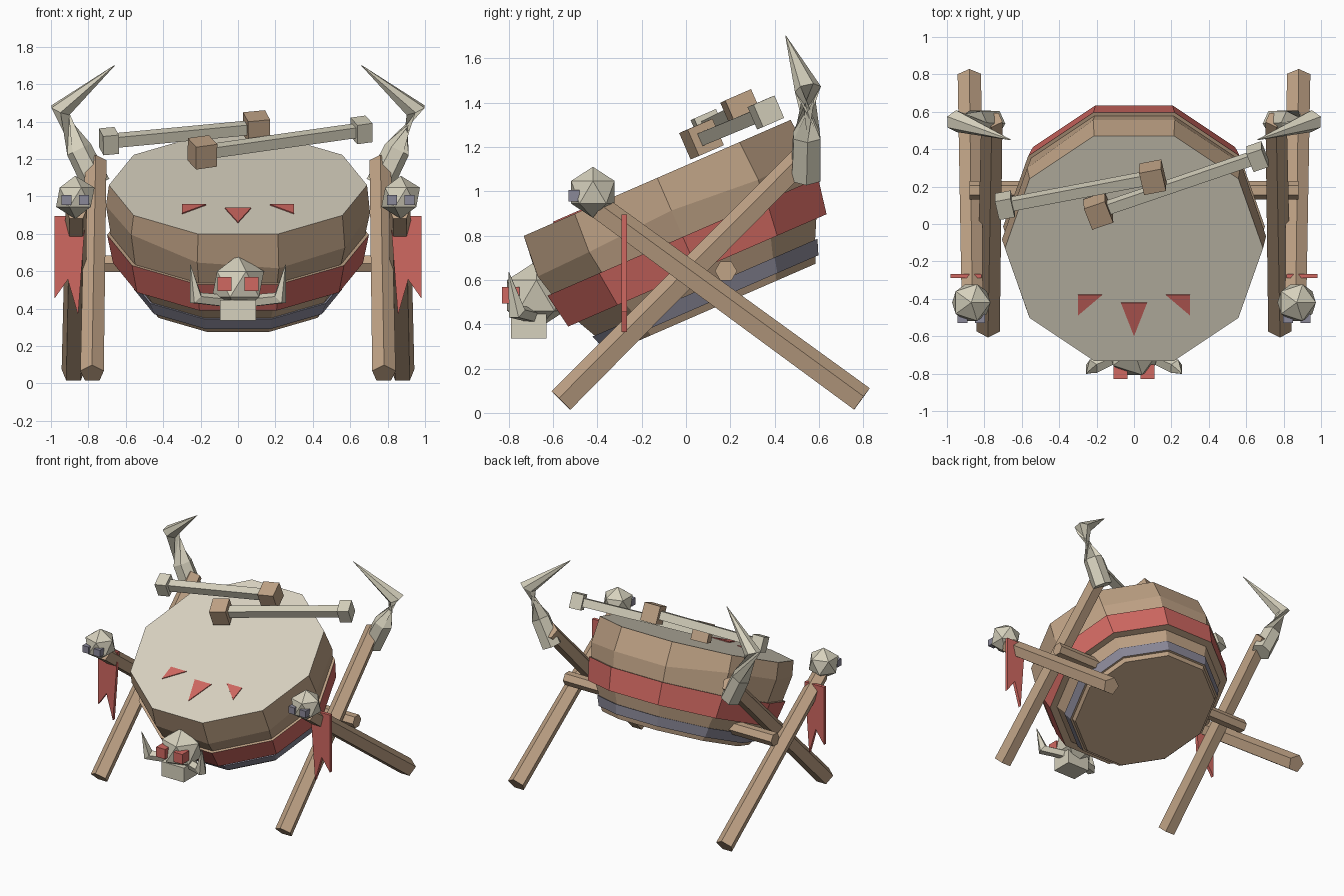
import bpy, bmesh, math, random
from mathutils import Vector, Matrix

random.seed(4)
old = bpy.data.objects.get("Cube")
if old:
    bpy.data.objects.remove(old)


def material(name, r, g, b):
    lin = [((c / 255 + 0.055) / 1.055) ** 2.4 for c in (r, g, b)] + [1]
    m = bpy.data.materials.new(name)
    m.use_nodes = True
    m.diffuse_color = lin
    m.node_tree.nodes["Principled BSDF"].inputs["Base Color"].default_value = lin
    return m


HIDE = material("drum hide", 218, 211, 193)
BONE = material("bone", 214, 209, 189)
WOOD = material("wood", 192, 163, 134)
RED = material("red cloth", 208, 104, 97)
IRON = material("grey iron", 138, 136, 152)


def finish(name, bm, mats, matrix=None):
    bmesh.ops.recalc_face_normals(bm, faces=bm.faces)
    me = bpy.data.meshes.new(name)
    bm.to_mesh(me)
    bm.free()
    for m in mats:
        me.materials.append(m)
    ob = bpy.data.objects.new(name, me)
    bpy.context.collection.objects.link(ob)
    if matrix:
        ob.matrix_world = matrix
    return ob


def skin(bm, rings):
    """Join rings of equal length with quads; returns the bands of faces."""
    n = len(rings[0])
    return [[bm.faces.new((a[i], a[(i + 1) % n], b[(i + 1) % n], b[i])) for i in range(n)]
            for a, b in zip(rings, rings[1:])]


def tube(name, path, radii, mat, sides=5):
    """Faceted, tapering bar along a path."""
    pts = [Vector(p) for p in path]
    bm = bmesh.new()
    rings = []
    for i, p in enumerate(pts):
        d = (pts[min(i + 1, len(pts) - 1)] - pts[max(i - 1, 0)]).normalized()
        ref = Vector((0, 1, 0)) if abs(d.z) > 0.95 or abs(d.x) > 0.95 else Vector((0, 0, 1))
        up = (ref - d * d.dot(ref)).normalized()
        side = d.cross(up)
        angles = [math.tau * k / sides for k in range(sides)]
        rings.append([bm.verts.new(p + radii[i] * (up * math.cos(a) + side * math.sin(a)))
                      for a in angles])
    skin(bm, rings)
    bm.faces.new(rings[0])
    bm.faces.new(rings[-1])
    return finish(name, bm, [mat])


def box(name, centre, size, mat, rot=None):
    bm = bmesh.new()
    bmesh.ops.create_cube(bm, size=1)
    bmesh.ops.scale(bm, vec=size, verts=bm.verts)
    m = Matrix.Translation(centre)
    return finish(name, bm, [mat], m @ rot if rot else m)


def prism(name, outline, depth, mat, matrix=None):
    """Extrude a 3D outline by a vector."""
    bm = bmesh.new()
    rings = [[bm.verts.new(Vector(p) + k * Vector(depth)) for p in outline] for k in (0, 1)]
    skin(bm, rings)
    for r in rings:
        bm.faces.new(r)
    return finish(name, bm, [mat], matrix)


def skull(name, centre, radius):
    bm = bmesh.new()
    bmesh.ops.create_icosphere(bm, subdivisions=1, radius=radius)
    return finish(name, bm, [BONE], Matrix.Translation(centre))


# Drum: ten-sided barrel, tilted toward the front
TILT = math.radians(23.5)
drum_space = Matrix.Translation((0, -0.13, 1.06)) @ Matrix.Rotation(TILT, 4, "X")
SIDES = 10
# depth, radius, material slot of the band below
profile = [(0, 0.69, 1), (0.15, 0.706, 1), (0.29, 0.68, 1), (0.29, 0.70, 2),
           (0.455, 0.668, 1), (0.455, 0.615, 1), (0.54, 0.57, 3), (0.54, 0.582, 3),
           (0.61, 0.555, 1), (0.61, 0.54, 1), (0.64, 0.525, 1)]
bm = bmesh.new()
rings = []
for level, (depth, rad, slot) in enumerate(profile):
    ring = []
    for k in range(SIDES):
        a = math.tau * (k + 0.5) / SIDES
        wobble = random.uniform(-0.05, 0.05) if level == 1 else 0
        ring.append(bm.verts.new((rad * math.sin(a), rad * math.cos(a), wobble - depth)))
    rings.append(ring)
for band, row in zip(skin(bm, rings), profile):
    for f in band:
        f.material_index = row[2]
bm.faces.new(rings[0]).material_index = 0
bm.faces.new(rings[-1]).material_index = 1
finish("drum", bm, [HIDE, WOOD, RED, IRON], drum_space)

# Painted face on the hide
prism("painted_nose", [(-0.07, -0.316, 0), (0.07, -0.316, 0), (0, -0.51, 0)],
      (0, 0, 0.006), RED, drum_space)
for s, tag in ((1, "left"), (-1, "right")):
    prism("painted_eye_" + tag, [(s * 0.30, -0.27, 0), (s * 0.17, -0.27, 0), (s * 0.30, -0.39, 0)],
          (0, 0, 0.006), RED, drum_space)

# Stand: crossed legs with horns, skulls and banners
tube("crossbar", [(-0.88, 0.18, 0.64), (0.88, 0.18, 0.64)], [0.05, 0.05], WOOD, 6)
for s, tag in ((1, "left"), (-1, "right")):
    tube("horn_leg_" + tag, [(s * 0.78, -0.56, 0.052), (s * 0.76, 0.56, 1.18)],
         [0.066, 0.06], WOOD)
    tube("skull_leg_" + tag, [(s * 0.88, 0.79, 0.058), (s * 0.865, -0.39, 0.92)],
         [0.066, 0.06], WOOD)
    tube("horn_" + tag, [(s * 0.755, 0.54, 1.06), (s * 0.85, 0.545, 1.25),
                         (s * 0.95, 0.55, 1.46), (s * 0.66, 0.45, 1.70)],
         [0.075, 0.07, 0.06, 0.002], BONE, 6)
    skull("post_skull_" + tag, (s * 0.87, -0.42, 0.995), 0.115)
    for e in (-1, 1):
        box("post_skull_eye", (s * 0.87 + e * 0.047, -0.505, 0.98), (0.052, 0.05, 0.052), IRON)
    banner = [(0.98, 0.895), (0.98, 0.455), (0.91, 0.555), (0.855, 0.365), (0.815, 0.895)]
    prism("banner_" + tag, [(s * x, -0.29, z) for x, z in banner], (0, 0.024, 0), RED)

# Front skull with jaw, eyes and tusks
skull("front_skull", (0, -0.675, 0.53), 0.155)
box("front_skull_jaw", (0, -0.71, 0.39), (0.19, 0.16, 0.11), BONE)
for s, tag in ((1, "left"), (-1, "right")):
    box("front_skull_eye_" + tag, (s * 0.073, -0.79, 0.53), (0.075, 0.08, 0.075), RED)
    tube("tusk_" + tag, [(s * 0.08, -0.70, 0.44), (s * 0.225, -0.765, 0.455),
                         (s * 0.255, -0.80, 0.635)], [0.035, 0.042, 0.002], BONE)

# Drumsticks lying on the hide
normal = Vector((0, -math.sin(TILT), math.cos(TILT)))
for tag, head, end in (("upper", (0.10, 0.25, 1.37), (-0.69, 0.10, 1.295)),
                       ("lower", (-0.19, 0.07, 1.235), (0.66, 0.36, 1.355))):
    head, end = Vector(head), Vector(end)
    along = (end - head).normalized()
    across = normal.cross(along).normalized()
    rot = Matrix((along, across, along.cross(across))).transposed().to_4x4()
    box("stick_handle_" + tag, (head + end) / 2, ((end - head).length, 0.06, 0.06), BONE, rot)
    box("stick_head_" + tag, head, (0.12, 0.13, 0.13), WOOD, rot)
    box("stick_knob_" + tag, end, (0.085, 0.11, 0.11), BONE, rot)
